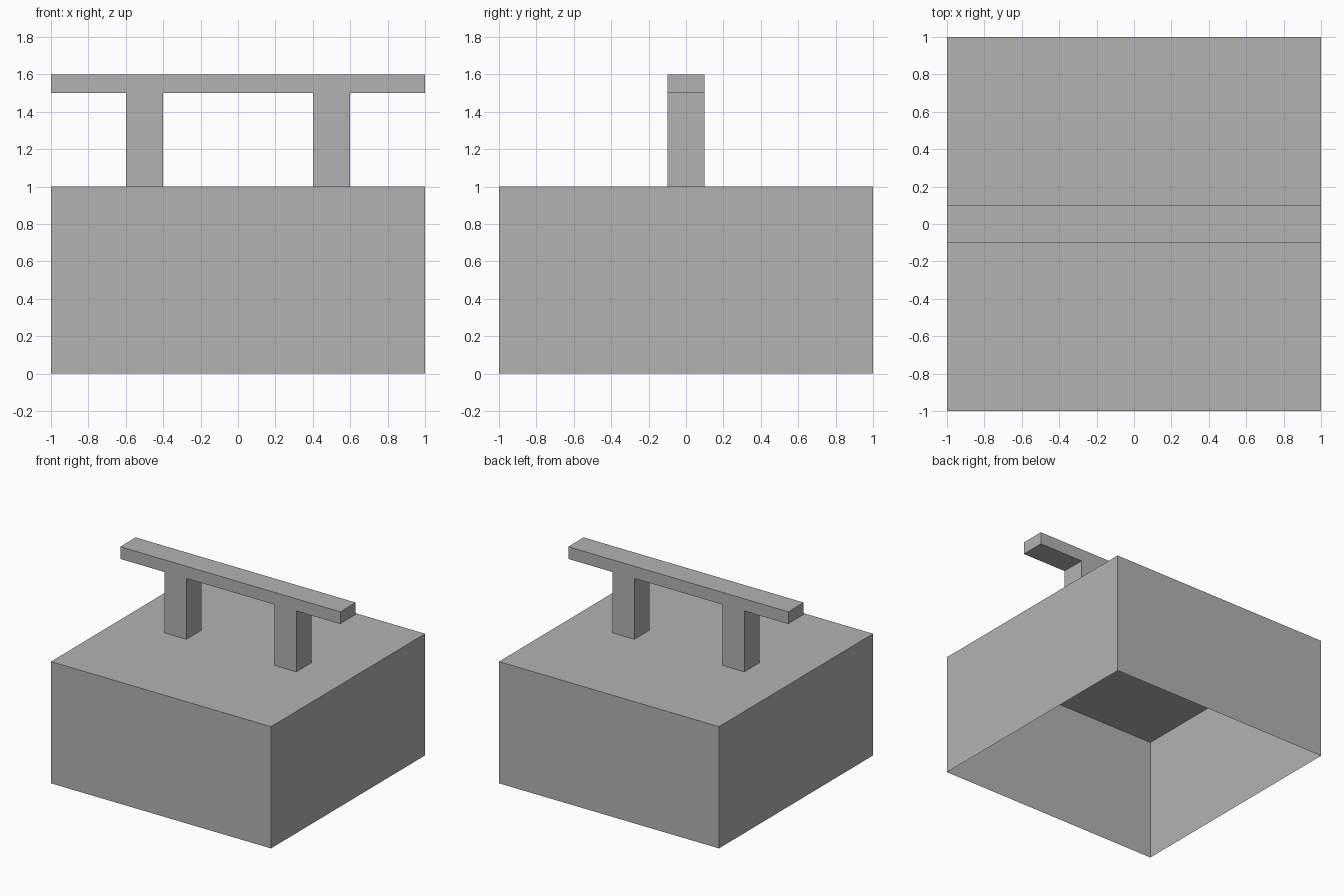
import bpy
import bmesh
from mathutils import Matrix, Vector

if "Cube" in bpy.data.objects:
    bpy.data.objects.remove(bpy.data.objects["Cube"], do_unlink=True)

grey = bpy.data.materials.new("plain_grey")
grey.use_nodes = True
colour = (0.45, 0.45, 0.45, 1)
grey.diffuse_color = colour
grey.node_tree.nodes["Principled BSDF"].inputs["Base Color"].default_value = colour


def add_object(name, bm):
    bmesh.ops.recalc_face_normals(bm, faces=bm.faces)
    mesh = bpy.data.meshes.new(name)
    bm.to_mesh(mesh)
    bm.free()
    mesh.materials.append(grey)
    obj = bpy.data.objects.new(name, mesh)
    bpy.context.collection.objects.link(obj)
    return obj


def remove_bottom(bm, height):
    """Open the underside of a part at the given height."""
    bottom = [f for f in bm.faces
              if all(abs(v.co.z - height) < 0.001 for v in f.verts)]
    bmesh.ops.delete(bm, geom=bottom, context='FACES')


# Base: a thin-walled box, open underneath
bm = bmesh.new()
bmesh.ops.create_cube(bm, size=1, matrix=Matrix.Translation((0, 0, 0.5))
                      @ Matrix.Diagonal((2, 2, 1, 1)))
remove_bottom(bm, 0)
add_object("base_shell", bm)

# Handle: two posts and a crossbar, one mirrored outline given depth
half = [(0.4, 1.5), (0.4, 1), (0.6, 1), (0.6, 1.5), (1, 1.5), (1, 1.6)]
outline = half + [(-x, z) for x, z in reversed(half)]
bm = bmesh.new()
face = bm.faces.new([bm.verts.new((x, -0.1, z)) for x, z in outline])
result = bmesh.ops.extrude_face_region(bm, geom=[face], use_keep_orig=True)
back = [g for g in result["geom"] if isinstance(g, bmesh.types.BMVert)]
bmesh.ops.translate(bm, verts=back, vec=Vector((0, 0.2, 0)))
remove_bottom(bm, 1)
add_object("handle", bm)
